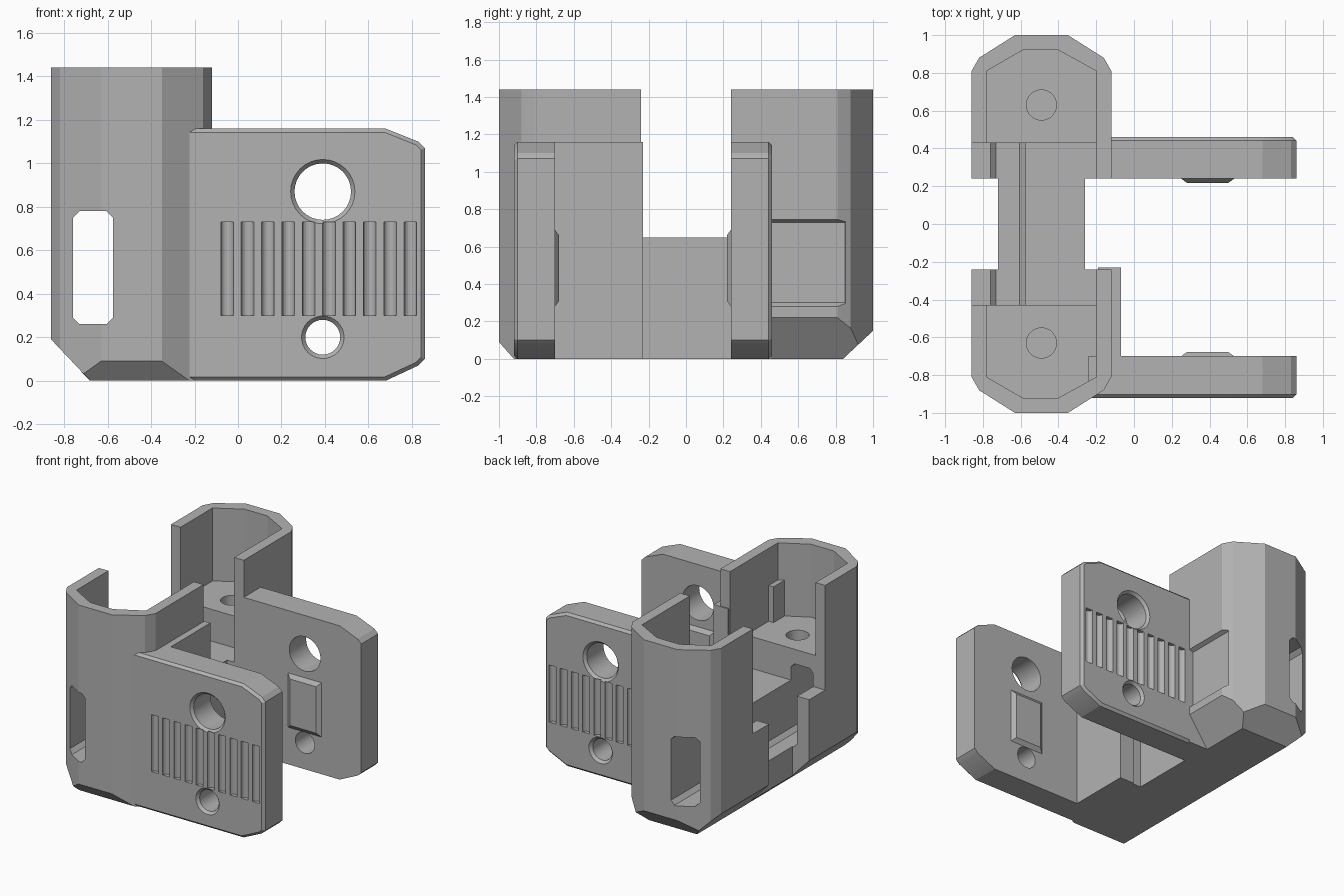
import bpy, bmesh, math
from mathutils import Vector

cube = bpy.data.objects.get("Cube")
if cube:
    bpy.data.objects.remove(cube, do_unlink=True)

grey = bpy.data.materials.new("plain grey")
grey.use_nodes = True
colour = (0.45, 0.45, 0.45, 1)
grey.diffuse_color = colour
grey.node_tree.nodes["Principled BSDF"].inputs["Base Color"].default_value = colour

PLACE = {"x": lambda p, q, t: (t, p, q),
         "y": lambda p, q, t: (p, t, q),
         "z": lambda p, q, t: (p, q, t)}


def prism(name, axis, start, end, points, end_points=None):
    """Solid between two matching outlines set along an axis."""
    bm = bmesh.new()
    put = PLACE[axis]
    a = [bm.verts.new(put(p, q, start)) for p, q in points]
    b = [bm.verts.new(put(p, q, end)) for p, q in (end_points or points)]
    bm.faces.new(a)
    bm.faces.new(b)
    n = len(a)
    for i in range(n):
        bm.faces.new((a[i], a[(i + 1) % n], b[(i + 1) % n], b[i]))
    bmesh.ops.recalc_face_normals(bm, faces=bm.faces)
    mesh = bpy.data.meshes.new(name)
    bm.to_mesh(mesh)
    bm.free()
    mesh.materials.append(grey)
    ob = bpy.data.objects.new(name, mesh)
    bpy.context.collection.objects.link(ob)
    return ob


def rect(x0, x1, y0, y1):
    return [(x0, y0), (x1, y0), (x1, y1), (x0, y1)]


def ring(cx, cy, r, n=32):
    return [(cx + r * math.cos(math.tau * i / n), cy + r * math.sin(math.tau * i / n))
            for i in range(n)]


def cut(ob, tool):
    tool.hide_render = True
    mod = ob.modifiers.new("cut", "BOOLEAN")
    mod.operation = "DIFFERENCE"
    mod.solver = "EXACT"
    mod.object = tool
    bpy.context.view_layer.objects.active = ob
    bpy.ops.object.modifier_apply(modifier=mod.name)
    bpy.data.objects.remove(tool, do_unlink=True)


def finish(ob):
    bpy.ops.object.select_all(action="DESELECT")
    ob.select_set(True)
    bpy.context.view_layer.objects.active = ob
    bpy.ops.object.shade_smooth_by_angle(angle=math.radians(20))


# Chamfered slot that runs through both towers
SLOT = [(-0.73, 0.26), (-0.605, 0.26), (-0.575, 0.29), (-0.575, 0.75),
        (-0.605, 0.78), (-0.73, 0.78), (-0.76, 0.75), (-0.76, 0.29)]
OUTER = [(-0.86, 0.24), (-0.86, 0.81), (-0.82, 0.88), (-0.63, 1), (-0.35, 1),
         (-0.16, 0.88), (-0.12, 0.81), (-0.12, 0.24)]
INNER = [(-0.78, 0.43), (-0.78, 0.81), (-0.59, 0.92), (-0.40, 0.92),
         (-0.20, 0.81), (-0.20, 0.43)]


def flip(points, s):
    return [(x, y * s) for x, y in points]


# Two hollow towers
def tower(name, s):
    ob = prism(name, "z", 0, 1.44, flip(OUTER, s))
    deep = [(x, 0.35 if y == 0.43 else y) for x, y in INNER]
    cut(ob, prism("cavity", "z", 0.89, 1.6, flip(deep, s)))
    cut(ob, prism("opening", "z", 0.65, 1.6, flip(rect(-1, -0.20, 0.1, 0.43), s)))
    cut(ob, prism("slot", "y", s * 0.1, s * 1.2, SLOT))
    cut(ob, prism("channel", "z", 0.5, 0.7, flip(rect(-0.76, -0.575, 0.1, 0.43), s)))
    cut(ob, prism("screw_hole", "z", 0.55, 1.0, ring(-0.49, s * 0.63, 0.08)))
    # Sloped underside edges
    cut(ob, prism("side_wedge", "y", -1.2, 1.2,
                  [(-0.96, 0.296), (-0.58, -0.106), (-0.96, -0.106)]))
    if s < 0:
        wedge = [(-1.08, 0.18), (-0.84, -0.09), (-1.08, -0.09)]
    else:
        wedge = [(1.08, 0.225), (0.76, -0.075), (1.08, -0.075)]
    cut(ob, prism("end_wedge", "x", -1, 0.2, wedge))
    if s > 0:
        cut(ob, prism("inner_wedge", "y", 0.46, 1.2,
                      [(-0.04, 0.33), (-0.36, -0.11), (-0.04, -0.11)]))
        # Finger recess beside the grip
        cut(ob, prism("recess", "x", -0.15, -0.09, rect(0.46, 0.85, 0.30, 0.73),
                      rect(0.46, 0.87, 0.26, 0.76)))
    finish(ob)


tower("front_tower", -1)
tower("back_tower", 1)

# Bridge with the channel between the towers
finish(prism("bridge", "y", -0.24, 0.24,
             [(-0.72, 0.04), (-0.68, 0), (-0.26, 0), (-0.26, 0.65), (-0.575, 0.65),
              (-0.575, 0.29), (-0.605, 0.26), (-0.72, 0.26)]))

# Thickened wall joining the front plate to its tower
finish(prism("front_wall_block", "z", 0, 1.16, rect(-0.19, -0.07, -0.80, -0.23)))


# Side plates with holes, grip grooves and a pad
def plate(name, x0, inner, outer):
    s = 1 if outer > inner else -1
    ob = prism(name, "y", inner, outer,
               [(x0, 0), (0.68, 0), (0.83, 0.07), (0.86, 0.10), (0.86, 1.07),
                (0.83, 1.10), (0.68, 1.16), (x0, 1.16)])
    bm = bmesh.new()
    bm.from_mesh(ob.data)
    rim = [e for e in bm.edges
           if all(abs(v.co.y - outer) < 0.001 for v in e.verts)
           and not all(abs(v.co.x - x0) < 0.001 for v in e.verts)]
    bmesh.ops.bevel(bm, geom=rim, offset=0.018, segments=1, affect="EDGES")
    bm.to_mesh(ob.data)
    bm.free()
    for z, r in ((0.87, 0.13), (0.20, 0.08)):
        cut(ob, prism("hole", "y", inner - s * 0.1, outer + s * 0.1, ring(0.39, z, r)))
        cut(ob, prism("countersink", "y", outer - s * 0.02, outer + s * 0.02,
                      ring(0.39, z, r), ring(0.39, z, r + 0.036)))
    for i in range(10):
        cut(ob, prism("groove", "z", 0.30, 0.73,
                      ring(-0.05 + 0.0937 * i, outer, 0.029, 16)))
    finish(ob)
    finish(prism(name + "_pad", "y", inner, inner - s * 0.022,
                 rect(0.25, 0.53, 0.28, 0.69), rect(0.28, 0.50, 0.31, 0.66)))


plate("front_plate", -0.24, -0.70, -0.92)
plate("back_plate", -0.13, 0.24, 0.46)
